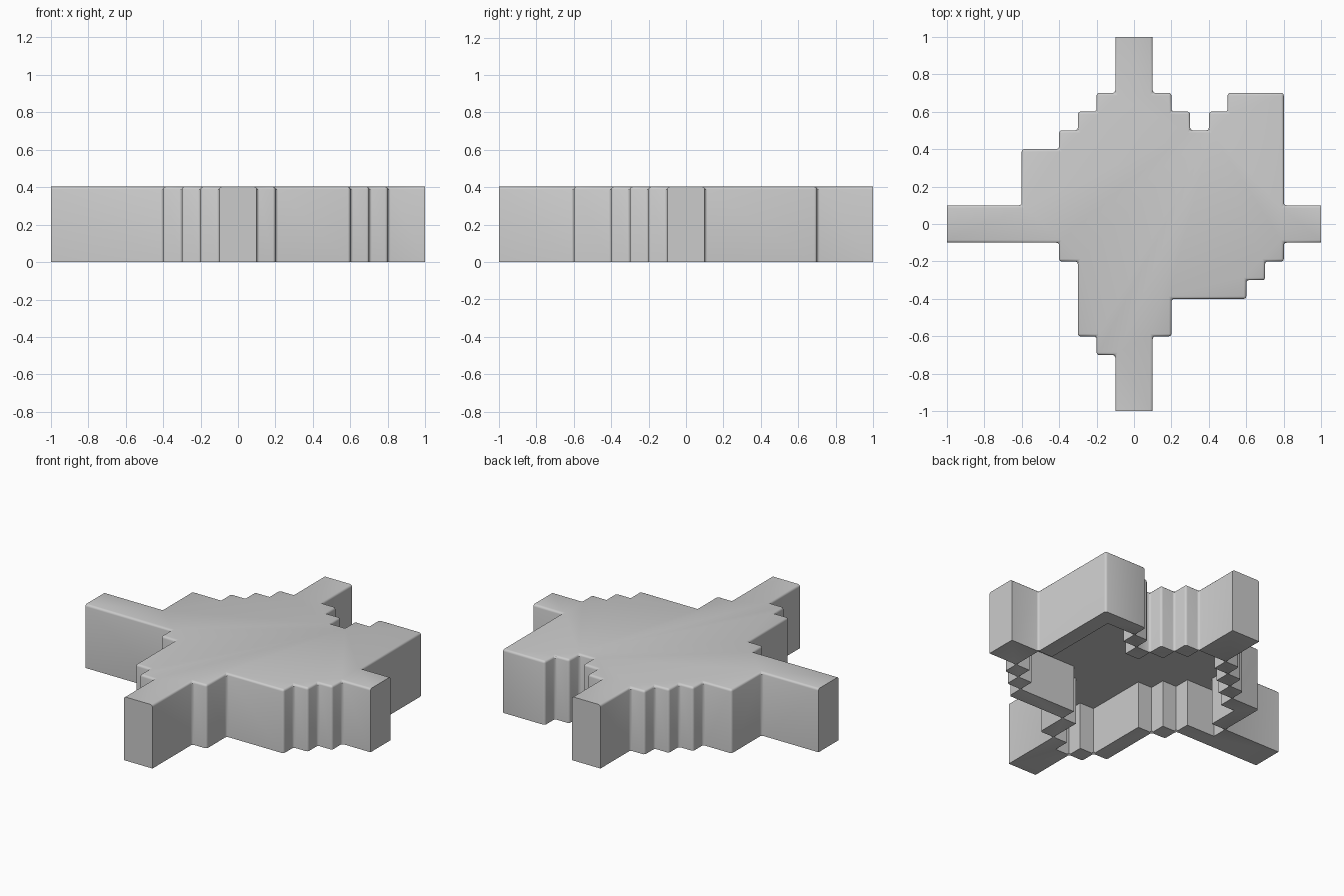
import bpy, bmesh

if "Cube" in bpy.data.objects:
    bpy.data.objects.remove(bpy.data.objects["Cube"])

# Footprint in 0.1-unit cells: (y0, y1, [(x0, x1), ...])
ROWS = [
    (-10, -7, [(-1, 1)]), (-7, -6, [(-2, 1)]), (-6, -4, [(-3, 2)]),
    (-4, -3, [(-3, 6)]), (-3, -2, [(-3, 7)]), (-2, -1, [(-4, 8)]),
    (-1, 1, [(-10, 10)]), (1, 4, [(-6, 8)]), (4, 5, [(-4, 8)]),
    (5, 6, [(-3, 3), (4, 8)]), (6, 7, [(-2, 2), (5, 8)]), (7, 10, [(-1, 1)]),
]
U, TOP, CEILING, BEVEL = 0.1, 0.403, 0.3, 0.014

cells = {(x, y) for y0, y1, spans in ROWS for y in range(y0, y1)
         for a, b in spans for x in range(a, b)}
# Cells surrounded on four sides are hollow below, the rest form the walls
hollow = {(x, y) for x, y in cells
          if {(x + 1, y), (x - 1, y), (x, y + 1), (x, y - 1)} <= cells}

bm = bmesh.new()
verts = {}


def vert(x, y):
    if (x, y) not in verts:
        verts[x, y] = bm.verts.new((x * U, y * U, 0))
    return verts[x, y]


def raise_faces(faces, height):
    geom = bmesh.ops.extrude_face_region(bm, geom=faces)["geom"]
    for v in geom:
        if isinstance(v, bmesh.types.BMVert):
            v.co.z = height


# Solid stepped slab
base = {c: bm.faces.new([vert(c[0], c[1]), vert(c[0], c[1] + 1),
                         vert(c[0] + 1, c[1] + 1), vert(c[0] + 1, c[1])])
        for c in sorted(cells)}
raise_faces(list(base.values()), TOP)
if not all(f.is_valid for f in base.values()):
    raise RuntimeError("base faces lost")

# Recess in the underside
inner = [base[c] for c in sorted(hollow)]
raise_faces(inner, CEILING)
bmesh.ops.delete(bm, geom=[f for f in inner if f.is_valid], context="FACES")
bmesh.ops.recalc_face_normals(bm, faces=bm.faces)
bmesh.ops.dissolve_limit(bm, angle_limit=0.02, verts=bm.verts, edges=bm.edges)


# Soften the outer top rim and upright corners, leaving the arm ends sharp
def softened(e):
    if len(e.link_faces) != 2 or e.calc_face_angle(0) < 0.5:
        return False
    if all(max(abs(v.co.x), abs(v.co.y)) > 0.99 for v in e.verts):
        return False
    return max(v.co.z for v in e.verts) > TOP - 0.01


bmesh.ops.bevel(bm, geom=[e for e in bm.edges if softened(e)], offset=BEVEL,
                segments=3, profile=0.5, affect="EDGES", clamp_overlap=True)

mesh = bpy.data.meshes.new("stepped_room_shell")
bm.to_mesh(mesh)
bm.free()
shell = bpy.data.objects.new("stepped_room_shell", mesh)
bpy.context.collection.objects.link(shell)
bpy.context.view_layer.objects.active = shell
shell.select_set(True)
bpy.ops.object.shade_smooth_by_angle(angle=0.6)
